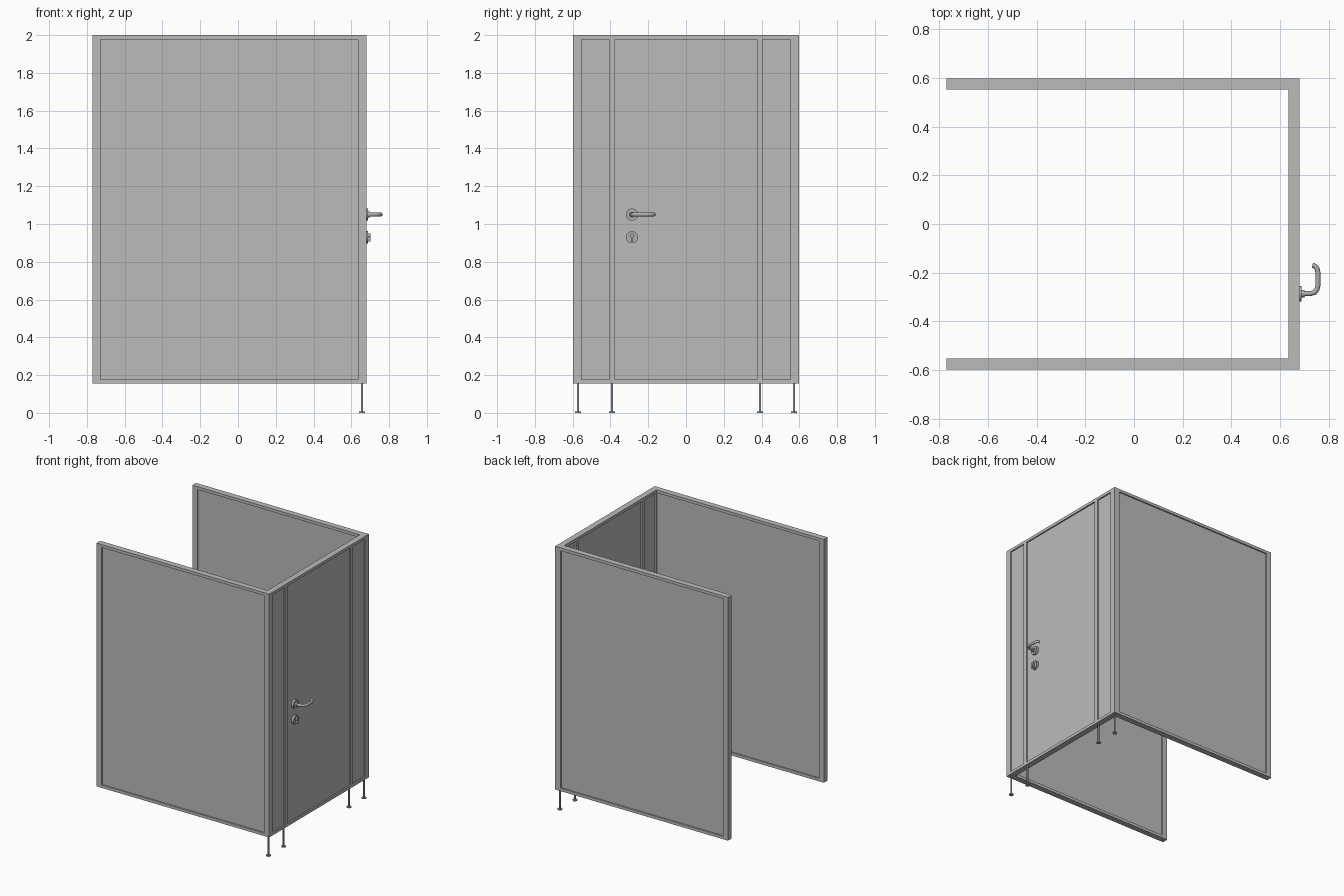
import bpy
import math
from mathutils import Vector

if "Cube" in bpy.data.objects:
    bpy.data.objects.remove(bpy.data.objects["Cube"])


def material(name, grey):
    m = bpy.data.materials.new(name)
    m.use_nodes = True
    color = (grey, grey, grey, 1)
    m.diffuse_color = color
    m.node_tree.nodes["Principled BSDF"].inputs["Base Color"].default_value = color
    return m


PANEL = material("panel grey", 0.5)
METAL = material("metal grey", 0.42)

BOTTOM, TOP = 0.155, 2.0
LEFT, RIGHT = -0.77, 0.68
HALF = 0.597
THICK = 0.045
STILE, RAIL, RECESS = 0.042, 0.022, 0.01


def box(name, x, y, z, mat=PANEL):
    """Box from (min, max) ranges along each axis."""
    bpy.ops.mesh.primitive_cube_add(size=1, location=[sum(r) / 2 for r in (x, y, z)])
    ob = bpy.context.object
    ob.name = name
    ob.scale = [r[1] - r[0] for r in (x, y, z)]
    bpy.ops.object.transform_apply(location=False, rotation=False, scale=True)
    ob.data.materials.append(mat)
    return ob


def cylinder(name, center, radius, depth, axis="Z", sides=24):
    rot = (0, math.pi / 2, 0) if axis == "X" else (0, 0, 0)
    bpy.ops.mesh.primitive_cylinder_add(vertices=sides, radius=radius, depth=depth,
                                        location=center, rotation=rot)
    ob = bpy.context.object
    ob.name = name
    ob.data.materials.append(METAL)
    bpy.ops.object.shade_smooth_by_angle(angle=math.radians(40))
    return ob


# Side partitions: a raised frame around a recessed infill
for label, y in (("front", (-HALF, -HALF + THICK)), ("back", (HALF - THICK, HALF))):
    inner_x = (LEFT + STILE, RIGHT - THICK)
    inner_z = (BOTTOM + RAIL, TOP - RAIL)
    box(label + "_wall_stile", (LEFT, inner_x[0]), y, (BOTTOM, TOP))
    box(label + "_corner_post", (inner_x[1], RIGHT), y, (BOTTOM, TOP))
    box(label + "_bottom_rail", inner_x, y, (BOTTOM, inner_z[0]))
    box(label + "_top_rail", inner_x, y, (inner_z[1], TOP))
    box(label + "_infill", inner_x, (y[0] + RECESS, y[1] - RECESS), inner_z)

# Door wall: rails, door posts, fixed side strips and the door leaf
wall_x = (RIGHT - THICK, RIGHT)
leaf_x = (wall_x[0] + RECESS, wall_x[1] - RECESS)
inner_y = HALF - THICK
POST_Y, POST_HALF = 0.392, 0.015
leaf_z = (BOTTOM + RAIL, TOP - RAIL)
box("door_wall_bottom_rail", wall_x, (-inner_y, inner_y), (BOTTOM, leaf_z[0]))
box("door_wall_top_rail", wall_x, (-inner_y, inner_y), (leaf_z[1], TOP))
box("door_leaf", leaf_x, (-POST_Y + POST_HALF, POST_Y - POST_HALF), leaf_z)
for label, s in (("front", -1), ("back", 1)):
    box(label + "_door_post", wall_x,
        (s * POST_Y - POST_HALF, s * POST_Y + POST_HALF), leaf_z)
    strip = sorted((s * (POST_Y + POST_HALF), s * inner_y))
    box(label + "_side_strip", leaf_x, strip, leaf_z)

    # Adjustable feet under the corner and door posts
    for part, y in (("corner", s * 0.572), ("door", s * POST_Y)):
        foot = label + "_" + part
        cylinder(foot + "_leg", (0.657, y, BOTTOM / 2), 0.006, BOTTOM, sides=16)
        cylinder(foot + "_foot", (0.657, y, 0.004), 0.016, 0.008)

# Handle and lock rosettes with a key cylinder
HY, HZ, LZ = -0.286, 1.05, 0.93
cylinder("handle_rosette", (0.679, HY, HZ), 0.032, 0.018, "X", 32)
cylinder("lock_rosette", (0.679, HY, LZ), 0.032, 0.018, "X", 32)
cylinder("handle_collar", (0.69, HY, HZ), 0.015, 0.02, "X")
cylinder("key_cylinder", (0.69, HY, LZ + 0.009), 0.011, 0.024, "X")
box("key_cylinder_tail", (0.678, 0.702), (HY - 0.006, HY + 0.006),
    (LZ - 0.022, LZ + 0.008), METAL)

# Lever: a round bar swept along a bent path
path = [(0.67, HY), (0.722, HY), (0.741, HY + 0.005), (0.751, HY + 0.018),
        (0.755, HY + 0.035), (0.755, -0.2), (0.751, -0.183),
        (0.743, -0.173), (0.732, -0.17)]
curve = bpy.data.curves.new("lever_handle", "CURVE")
curve.dimensions = "3D"
curve.bevel_depth = 0.0105
curve.bevel_resolution = 3
curve.use_fill_caps = True
spline = curve.splines.new("POLY")
spline.points.add(len(path) - 1)
for point, (x, y) in zip(spline.points, path):
    point.co = Vector((x, y, HZ, 1))
lever = bpy.data.objects.new("lever_handle", curve)
curve.materials.append(METAL)
bpy.context.collection.objects.link(lever)
bpy.ops.object.select_all(action="DESELECT")
lever.select_set(True)
bpy.context.view_layer.objects.active = lever
bpy.ops.object.convert(target="MESH")
bpy.ops.object.shade_smooth_by_angle(angle=math.radians(40))
